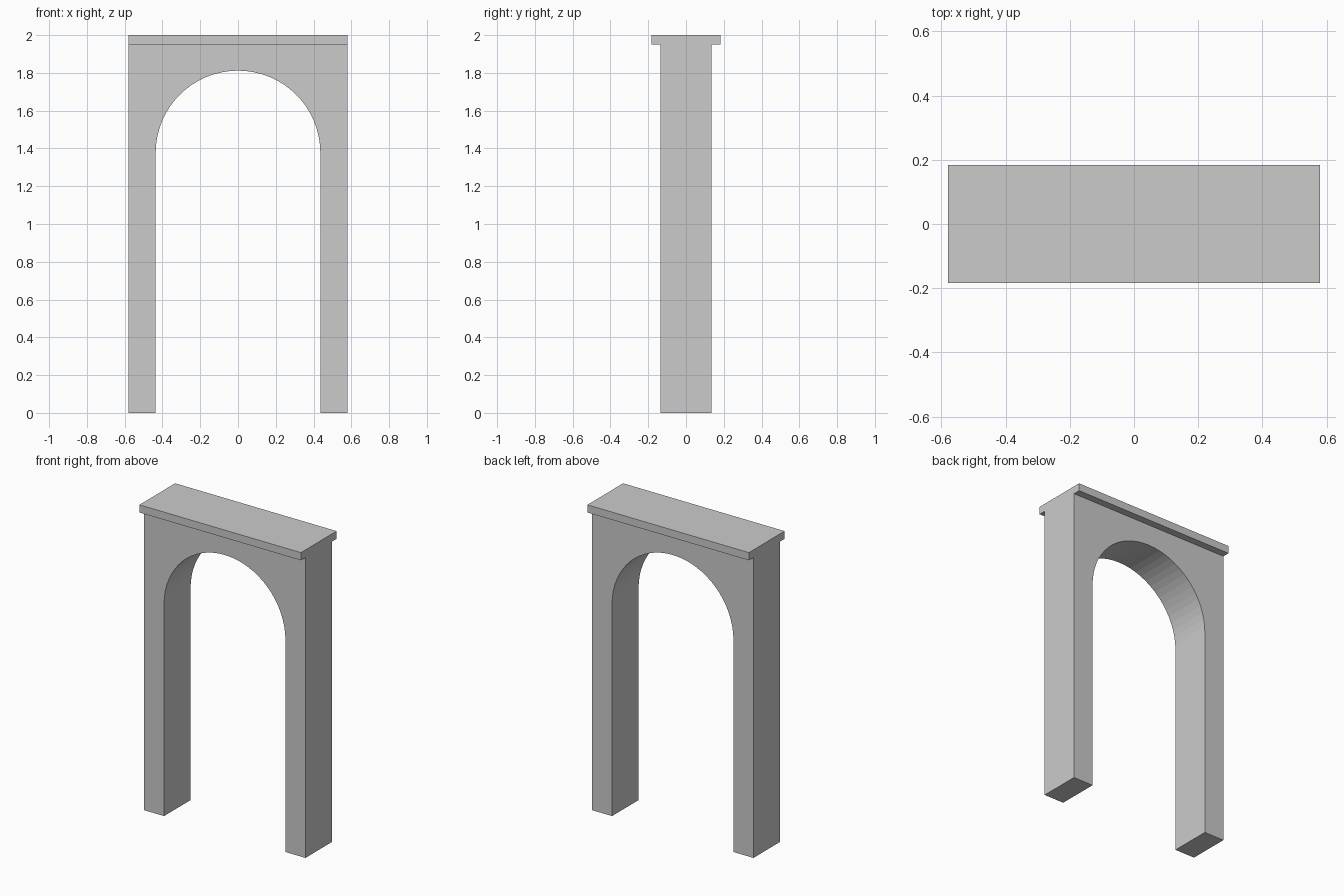
import bpy, bmesh, math

if "Cube" in bpy.data.objects:
    bpy.data.objects.remove(bpy.data.objects["Cube"])

stone = bpy.data.materials.new("grey stone")
stone.diffuse_color = (0.6, 0.6, 0.6, 1)
stone.use_nodes = True
stone.node_tree.nodes["Principled BSDF"].inputs["Base Color"].default_value = stone.diffuse_color

HALF_W, OPEN_R, SPRING, CAP_Z, TOP = 0.58, 0.436, 1.376, 1.95, 2.0
WALL_D, CAP_D, SEGMENTS = 0.136, 0.183, 32


def extruded(name, profile, half_depth):
    """Extrude an x-z outline along y, centred on y = 0."""
    bm = bmesh.new()
    face = bm.faces.new([bm.verts.new((x, -half_depth, z)) for x, z in profile])
    result = bmesh.ops.extrude_face_region(bm, geom=[face])
    verts = [v for v in result["geom"] if isinstance(v, bmesh.types.BMVert)]
    bmesh.ops.translate(bm, verts=verts, vec=(0, 2 * half_depth, 0))
    bmesh.ops.recalc_face_normals(bm, faces=bm.faces)
    mesh = bpy.data.meshes.new(name)
    bm.to_mesh(mesh)
    bm.free()
    mesh.materials.append(stone)
    obj = bpy.data.objects.new(name, mesh)
    bpy.context.collection.objects.link(obj)
    return obj


# Wall with two legs and a round-headed opening
arch = [(OPEN_R * math.cos(math.pi * i / SEGMENTS),
         SPRING + OPEN_R * math.sin(math.pi * i / SEGMENTS))
        for i in range(SEGMENTS + 1)]
outline = ([(-HALF_W, 0), (-HALF_W, CAP_Z), (HALF_W, CAP_Z), (HALF_W, 0), (OPEN_R, 0)]
           + arch + [(-OPEN_R, 0)])
extruded("arch_wall", outline, WALL_D)

# Overhanging cap slab
extruded("cap_slab", [(-HALF_W, CAP_Z), (HALF_W, CAP_Z), (HALF_W, TOP), (-HALF_W, TOP)], CAP_D)
